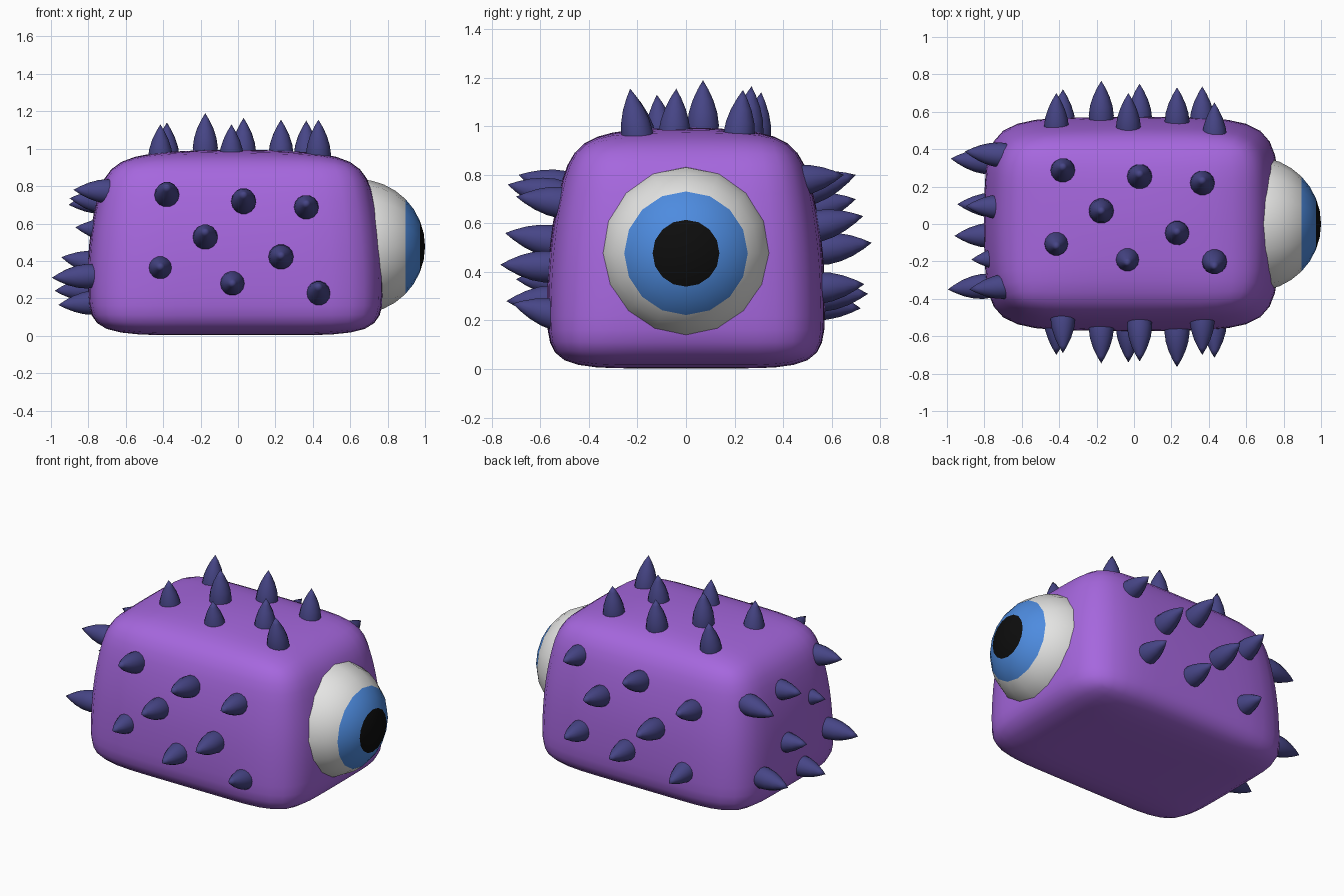
import bpy, bmesh, math
from mathutils import Vector

if "Cube" in bpy.data.objects:
    bpy.data.objects.remove(bpy.data.objects["Cube"])


def material(name, rgb):
    m = bpy.data.materials.new(name)
    m.diffuse_color = (*rgb, 1)
    m.use_nodes = True
    m.node_tree.nodes["Principled BSDF"].inputs["Base Color"].default_value = m.diffuse_color
    return m


PURPLE = material("purple skin", (0.38, 0.135, 0.73))
INDIGO = material("indigo spike", (0.062, 0.06, 0.24))
WHITE = material("eye white", (0.78, 0.78, 0.77))
BLUE = material("iris blue", (0.075, 0.26, 0.74))
BLACK = material("pupil black", (0.004, 0.004, 0.004))


def finish(bm, name, mats):
    bmesh.ops.recalc_face_normals(bm, faces=bm.faces)
    for f in bm.faces:
        f.smooth = True
    me = bpy.data.meshes.new(name)
    bm.to_mesh(me)
    bm.free()
    for m in mats:
        me.materials.append(m)
    ob = bpy.data.objects.new(name, me)
    bpy.context.collection.objects.link(ob)
    return ob


def spread(c, low, high):
    """Move the mid loops of the grid to set how round the corners are."""
    return c if not 0.4 < abs(c) < 0.6 else high if c > 0 else -low


# Body: gridded cube, bulged and tapered upward, then subdivided
bm = bmesh.new()
bmesh.ops.create_cube(bm, size=2)
bmesh.ops.subdivide_edges(bm, edges=bm.edges, cuts=3, use_grid_fill=True)
for v in bm.verts:
    x = spread(v.co.x, 0.36, 0.36)
    y = spread(v.co.y, 0.34, 0.34)
    z = spread(v.co.z, 0.58, 0.5)
    bx = 1 + 0.05 * (1 - y * y) * (1 - z * z)
    by = 1 + 0.045 * (1 - x * x) * (1 - z * z)
    h = (z + 1) * 0.481
    if z > 0.9:
        h += 0.032 * (1 - x * x) * (1 - y * y)
    t = max(0, (h - 0.2) / 0.8)
    v.co = (x * 0.768 * bx * (1 - 0.14 * t * t) - 0.0125,
            y * 0.56 * by * (1 - 0.2 * t * t), h + 0.003)
body = finish(bm, "body", [PURPLE])
body.modifiers.new("round", 'SUBSURF').levels = 2
body.modifiers["round"].render_levels = 2

# Eye: sphere with its pole facing +x, coloured by ring
bm = bmesh.new()
bmesh.ops.create_uvsphere(bm, u_segments=16, v_segments=16, radius=0.36)
for f in bm.faces:
    angle = math.degrees(math.acos(f.calc_center_median().normalized().z))
    f.material_index = 2 if angle < 22.5 else 1 if angle < 45 else 0
for v in bm.verts:
    x, y, z = v.co
    v.co = (z + 0.64, y, -x + 0.477)
finish(bm, "eye", [WHITE, BLUE, BLACK])

# Spike: bullet profile revolved between a base point and a tip
PROFILE = [(0.064, 0), (0.067, 0.2), (0.06, 0.42), (0.044, 0.64), (0.022, 0.84)]
SIDES = 14


def spike(name, base, tip):
    base, tip = Vector(base), Vector(tip)
    axis = tip - base
    rot = axis.to_track_quat('Z', 'Y')
    bm = bmesh.new()
    rings = []
    for r, t in PROFILE:
        rings.append([bm.verts.new(base + rot @ Vector((
            r * math.cos(a), r * math.sin(a), t * axis.length)))
            for a in (2 * math.pi * i / SIDES for i in range(SIDES))])
    end = bm.verts.new(tip)
    bm.faces.new(rings[0])
    for i in range(SIDES):
        j = (i + 1) % SIDES
        for lo, hi in zip(rings, rings[1:]):
            bm.faces.new((lo[i], lo[j], hi[j], hi[i]))
        bm.faces.new((rings[-1][i], rings[-1][j], end))
    ob = finish(bm, name, [INDIGO])
    bpy.context.view_layer.objects.active = ob
    ob.select_set(True)
    bpy.ops.object.shade_smooth_by_angle(angle=math.radians(50))
    ob.select_set(False)


# Rows: two coordinates along the face, outward reach of the tip, sideways lean
top = [(-.38, .28, 1.14, .03), (.03, .25, 1.165, .02), (.365, .215, 1.15, .02),
       (-.175, .07, 1.19, 0), (-.415, -.1, 1.13, -.02),
       (-.035, -.18, 1.13, -.03), (.23, -.05, 1.155, .01), (.43, -.195, 1.155, -.035)]
front = [(-.38, .74, .69, .06), (.03, .71, .735, .05), (.365, .68, .70, .03),
         (-.175, .52, .745, .04), (-.415, .36, .70, .01), (-.03, .28, .74, 0),
         (.23, .42, .765, .01), (.43, .21, .715, .06)]
back = [(-.38, .27, .72, -.02), (.03, .30, .75, .01), (.365, .33, .735, .02),
        (-.175, .49, .765, .03), (-.415, .65, .70, .05), (-.03, .73, .70, .07),
        (.23, .58, .73, .05), (.43, .77, .65, .03)]
left = [(-.33, .77, .88, .01), (.09, .71, .90, .025), (.365, .72, .905, -.02),
        (-.18, .56, .87, .02), (-.33, .32, .995, -.01), (-.06, .18, .96, -.015),
        (.1, .38, .945, .04), (.33, .25, .98, -.01)]
LONG = 0.23
for i, (a, b, d, k) in enumerate(top):
    spike(f"top_spike_{i}", (a, b, d - LONG), (a, b + k, d))
for i, (a, b, d, k) in enumerate(front):
    spike(f"front_spike_{i}", (a, LONG - d, b), (a, -d, b + k))
for i, (a, b, d, k) in enumerate(back):
    spike(f"back_spike_{i}", (a, d - LONG, b), (a, d, b + k))
for i, (a, b, d, k) in enumerate(left):
    spike(f"left_spike_{i}", (LONG - d, a, b), (-d, a * 1.06, b + k))
